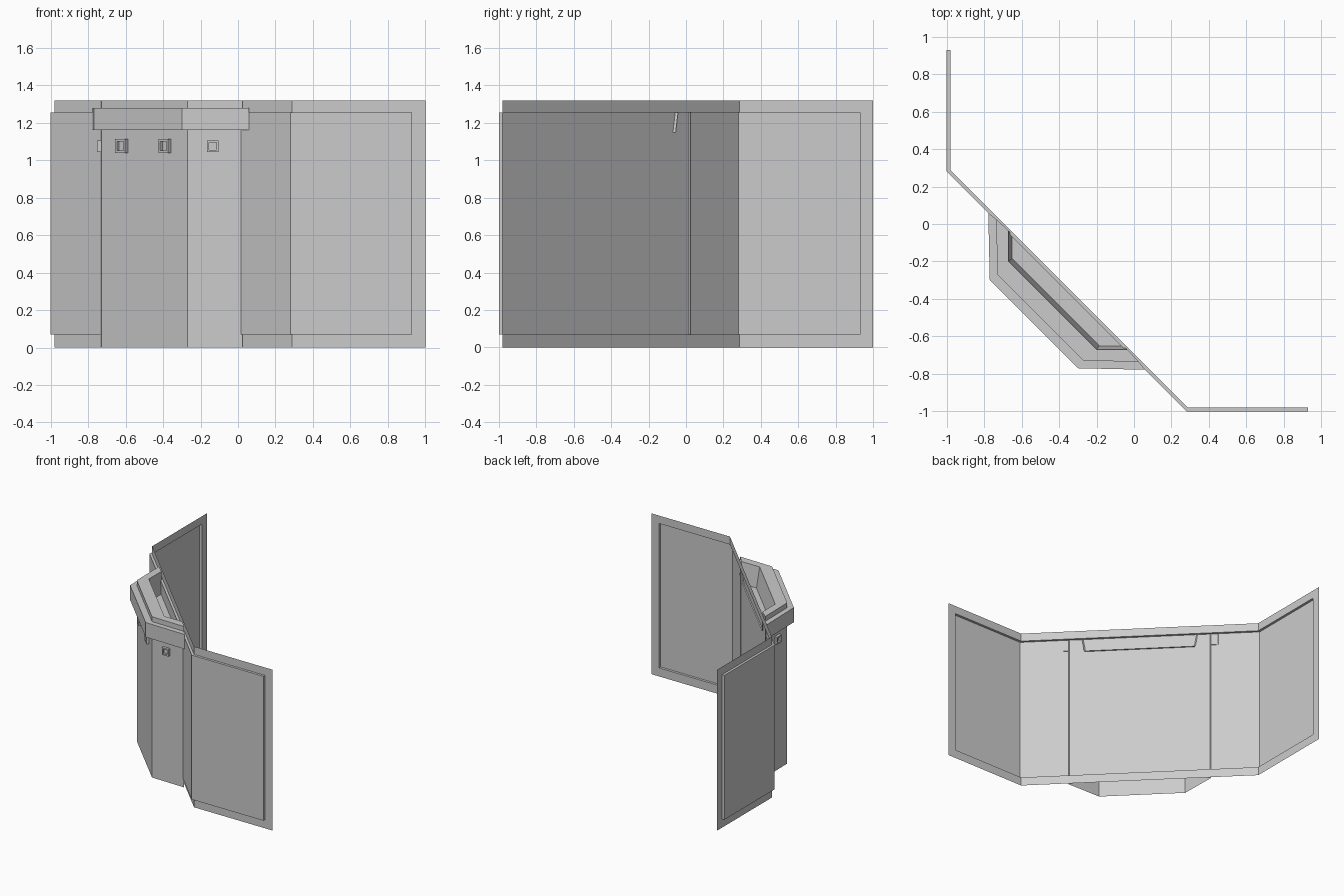
import bpy, bmesh
from mathutils import Vector

cube = bpy.data.objects.get("Cube")
if cube:
    bpy.data.objects.remove(cube, do_unlink=True)

grey = bpy.data.materials.new("plain grey")
grey.use_nodes = True
grey.diffuse_color = (0.6, 0.6, 0.6, 1)
grey.node_tree.nodes["Principled BSDF"].inputs["Base Color"].default_value = (0.6, 0.6, 0.6, 1)

HEIGHT, LOW, HIGH = 1.32, 0.07, 1.255


def finish(name, bm):
    bmesh.ops.remove_doubles(bm, verts=bm.verts, dist=0.0001)
    bmesh.ops.recalc_face_normals(bm, faces=bm.faces)
    mesh = bpy.data.meshes.new(name)
    bm.to_mesh(mesh)
    bm.free()
    mesh.materials.append(grey)
    obj = bpy.data.objects.new(name, mesh)
    bpy.context.collection.objects.link(obj)


def quad(bm, *points):
    bm.faces.new([bm.verts.new(p) for p in points])


def loft(bm, rows, closed=False, cap=False):
    """Join successive rows of points with quads."""
    for a, b in zip(rows, rows[1:]):
        n = len(a)
        for i in range(n if closed else n - 1):
            j = (i + 1) % n
            quad(bm, a[i], a[j], b[j], b[i])
    if cap:
        quad(bm, *rows[-1])


def at(outline, z):
    return [Vector((x, y, z)) for x, y in outline]


def mirrored(points):
    """Complete an outline across the diagonal."""
    return points + [(y, x) for x, y in reversed(points)]


# Bent wall: a thin border with the panel pushed outward
border = mirrored([(-0.98, 0.93), (-0.98, 0.287)])
panel = mirrored([(-1, 0.93), (-1, 0.28)])
bm = bmesh.new()
loft(bm, [at(border, 0), at(border, LOW), at(panel, LOW),
          at(panel, HIGH), at(border, HIGH), at(border, HEIGHT)])
for side in (0, -1):
    end = [(-0.98, 1), (-0.98, 0.93)]
    if side:
        end = [(y, x) for x, y in end]
    loft(bm, [at(end, z) for z in (0, LOW, HIGH, HEIGHT)])
    rim = [border[side], panel[side]]
    loft(bm, [at(rim, LOW), at(rim, HIGH)])
finish("bent_wall", bm)

# Tower: open-bottomed shell, flat parapet top and tapered well
body = mirrored([(-0.735, 0.025), (-0.73, -0.27)])
well_top = mirrored([(-0.67, -0.035), (-0.67, -0.2)])
well_base = mirrored([(-0.65, -0.055), (-0.65, -0.185)])
bm = bmesh.new()
loft(bm, [at(body, 0), at(body, HEIGHT), at(well_top, HEIGHT), at(well_base, 1.15)], cap=True)
finish("tower", bm)

# Projecting band around the tower head
band = mirrored([(-0.778, 0.06), (-0.77, -0.3)])
bm = bmesh.new()
loft(bm, [at(body, 1.16), at(band, 1.16), at(band, 1.28), at(body, 1.28)])
finish("tower_band", bm)


# Small projecting window surrounds
def window(name, x, y, outward, size):
    out = Vector(outward).normalized()
    across = out.cross(Vector((0, 0, 1)))
    centre = Vector((x, y, 1.075))

    def square(s, depth):
        corners = ((-1, -1), (1, -1), (1, 1), (-1, 1))
        return [centre + out * depth + across * (u * s / 2) + Vector((0, 0, v * s / 2))
                for u, v in corners]

    bm = bmesh.new()
    loft(bm, [square(size, -0.005), square(size, 0.02),
              square(size * 0.65, 0.02), square(size * 0.65, 0.003)], closed=True, cap=True)
    finish(name, bm)


window("window_left", -0.733, -0.135, (-1, 0, 0), 0.06)
window("window_diagonal_left", -0.615, -0.385, (-1, -1, 0), 0.075)
window("window_diagonal_right", -0.385, -0.615, (-1, -1, 0), 0.075)
window("window_right", -0.135, -0.733, (0, -1, 0), 0.06)
